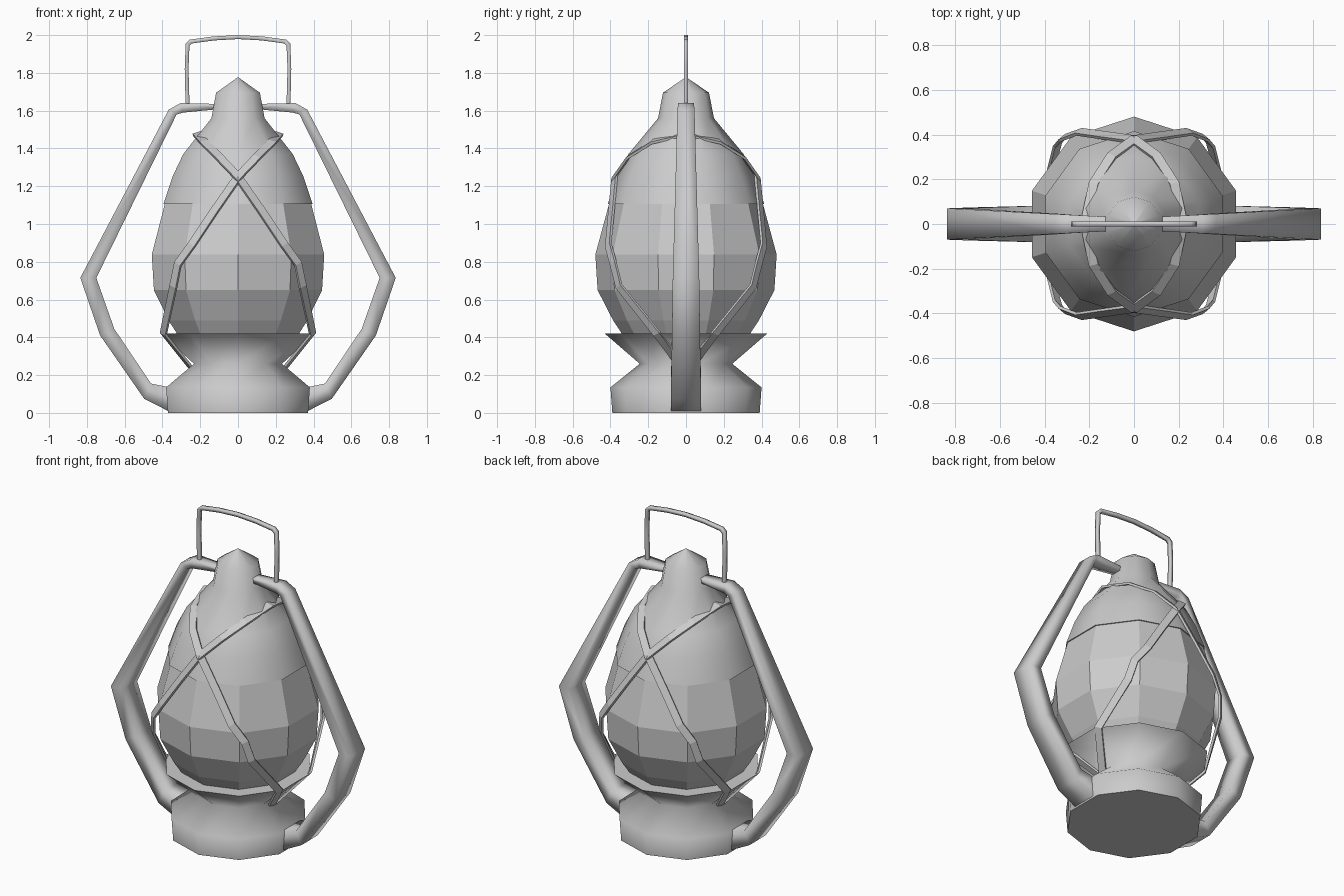
import bpy, bmesh, math
from mathutils import Vector

if "Cube" in bpy.data.objects:
    bpy.data.objects.remove(bpy.data.objects["Cube"])

SIDES = 10


def loft(name, rings, smooth=True, mirror=False, closed=False):
    """Skin a list of equal-sized rings; cap the ends unless closed."""
    bm = bmesh.new()
    loops = [[bm.verts.new(p) for p in ring] for ring in rings]
    n = len(loops[0])
    pairs = list(zip(loops, loops[1:]))
    if closed:
        pairs.append((loops[-1], loops[0]))
    for a, b in pairs:
        for i in range(n):
            j = (i + 1) % n
            bm.faces.new((a[i], a[j], b[j], b[i])).smooth = smooth
    if not closed:
        for loop in (loops[0], loops[-1]):
            cap = bm.faces.new(loop)
            for e in cap.edges:
                e.smooth = False
    bmesh.ops.recalc_face_normals(bm, faces=bm.faces)
    me = bpy.data.meshes.new(name)
    bm.to_mesh(me)
    bm.free()
    ob = bpy.data.objects.new(name, me)
    bpy.context.collection.objects.link(ob)
    if mirror:
        ob.modifiers.new("mirror", 'MIRROR').use_clip = False
    return ob


def lathe(name, profile, smooth=True):
    """Ten-sided turned part with a corner on the y axis."""
    angs = [math.pi / 2 + math.tau * i / SIDES for i in range(SIDES)]
    return loft(name, [[(r * math.cos(a), r * math.sin(a), z) for a in angs]
                       for r, z in profile], smooth)


def bar_rings(stations):
    """Rectangular sections from (outer x, z, inner x, z, half depth)."""
    return [[(ox, -h, oz), (ox, h, oz), (ix, h, iz), (ix, -h, iz)]
            for ox, oz, ix, iz, h in stations]


# Base, glass and cap
lathe("base", [(0.39, 0), (0.4, 0.135), (0.245, 0.26), (0.43, 0.42)])
lathe("glass", [(0.34, 0.42), (0.385, 0.488), (0.468, 0.65), (0.48, 0.838),
                (0.405, 1.115)], smooth=False)
lathe("cap", [(0.415, 1.105), (0.365, 1.25), (0.305, 1.37), (0.148, 1.56),
              (0.122, 1.695), (0.004, 1.775)])

# Side tubes
loft("side_tube", bar_rings([
    (0.08, 1.635, 0.08, 1.61, 0.03),
    (0.305, 1.64, 0.29, 1.59, 0.042),
    (0.367, 1.605, 0.325, 1.58, 0.045),
    (0.835, 0.715, 0.75, 0.715, 0.07),
    (0.73, 0.41, 0.655, 0.445, 0.074),
    (0.497, 0.075, 0.46, 0.155, 0.08),
    (0.36, 0.005, 0.36, 0.135, 0.08)]), mirror=True)

# Carrying handle
half = [(0.277, 1.61, 0.256, 1.61), (0.282, 1.82, 0.262, 1.82),
        (0.277, 1.955, 0.257, 1.943), (0.255, 1.976, 0.243, 1.956),
        (0.13, 1.993, 0.125, 1.972)]
full = half + [(0, 2.0, 0, 1.979)] + [(-a, b, -c, d) for a, b, c, d in half[::-1]]
loft("carry_handle", bar_rings([s + (0.011,) for s in full]))

# Crossed guard straps: each loops over the cap from front to back
front = [(0.25, -0.02, 0.24), (0.395, -0.155, 0.42), (0.342, -0.355, 0.67),
         (0.318, -0.385, 0.79), (0.245, -0.412, 0.89), (0.125, -0.395, 1.07),
         (0, -0.378, 1.25), (-0.1, -0.305, 1.355), (-0.18, -0.18, 1.435)]
path = [Vector(p) for p in front + [(-0.218, 0, 1.478)]
        + [(x, -y, z) for x, y, z in front[::-1]]]
rings = []
for i, p in enumerate(path):
    before = (p - path[max(i - 1, 0)]).normalized()
    after = (path[min(i + 1, len(path) - 1)] - p).normalized()
    t = (before + after).normalized()
    out = p - Vector((0, 0, 0.8))
    out = (out - out.dot(t) * t).normalized()
    side = t.cross(out) * 0.022
    out *= 0.007
    rings.append([p + out + side, p + out - side, p - out - side, p - out + side])
loft("guard_strap", rings, smooth=False, mirror=True)
